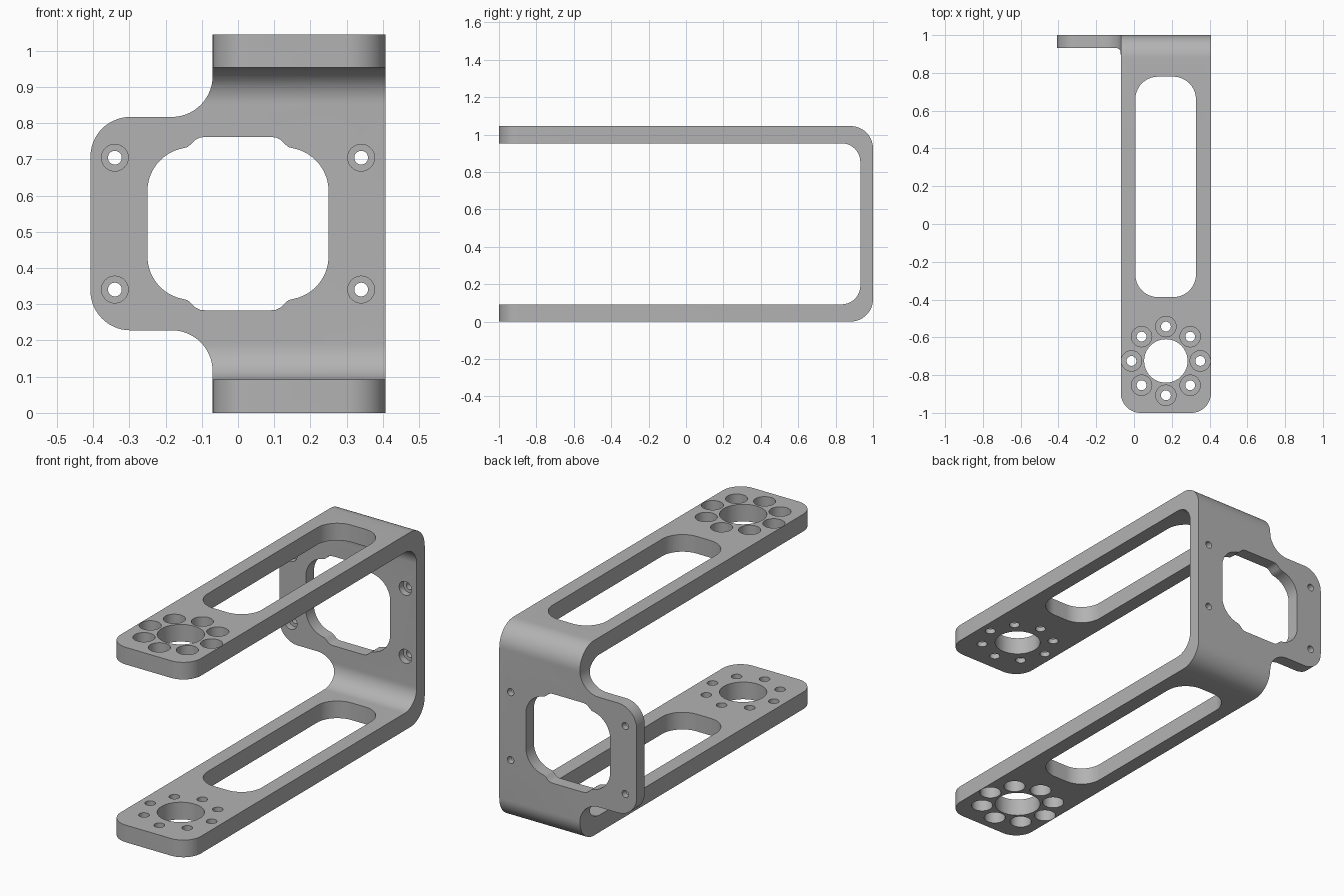
import bpy
import bmesh
from math import cos, sin, pi, radians

cube = bpy.data.objects.get("Cube")
if cube:
    bpy.data.objects.remove(cube, do_unlink=True)

HALF = 0.4075          # half of overall width
ARM_L = -0.07          # inner edge of the arms
ARM_C = (HALF + ARM_L) / 2
H = 1.045              # overall height
MID = H / 2
ARM_T = 0.092          # arm thickness
BACK = 0.932           # inner face of the back plate


def arc(cx, cy, r, a0, a1, n=14):
    """Points on an arc, angles in degrees."""
    steps = [radians(a0 + (a1 - a0) * i / n) for i in range(n + 1)]
    return [(cx + r * cos(a), cy + r * sin(a)) for a in steps]


def circle(cx, cy, r, n=40):
    return arc(cx, cy, r, 0, 360, n)[:-1]


def rounded_rect(x0, x1, y0, y1, r):
    return (arc(x1 - r, y1 - r, r, 0, 90) + arc(x0 + r, y1 - r, r, 90, 180)
            + arc(x0 + r, y0 + r, r, 180, 270) + arc(x1 - r, y0 + r, r, 270, 360))


def prisms(name, axis, parts):
    """One object from (outline, low, high) prisms along an axis."""
    place = {"x": lambda a, b, t: (t, a, b),
             "y": lambda a, b, t: (a, t, b),
             "z": lambda a, b, t: (a, b, t)}[axis]
    bm = bmesh.new()
    for pts, lo, hi in parts:
        low = [bm.verts.new(place(a, b, lo)) for a, b in pts]
        high = [bm.verts.new(place(a, b, hi)) for a, b in pts]
        bm.faces.new(low)
        bm.faces.new(high[::-1])
        for i in range(len(pts)):
            j = (i + 1) % len(pts)
            bm.faces.new((low[j], low[i], high[i], high[j]))
    bmesh.ops.recalc_face_normals(bm, faces=bm.faces)
    mesh = bpy.data.meshes.new(name)
    bm.to_mesh(mesh)
    bm.free()
    obj = bpy.data.objects.new(name, mesh)
    bpy.context.collection.objects.link(obj)
    return obj


def combine(target, tool, operation):
    """Apply a boolean and discard the tool."""
    tool.hide_render = True
    mod = target.modifiers.new(tool.name, "BOOLEAN")
    mod.operation, mod.solver, mod.object = operation, "EXACT", tool
    bpy.context.view_layer.objects.active = target
    bpy.ops.object.modifier_apply(modifier=mod.name)
    bpy.data.objects.remove(tool, do_unlink=True)


# U-shaped side profile
ro, ri = 0.12, 0.1
outer = arc(1 - ro, ro, ro, -90, 0) + arc(1 - ro, H - ro, ro, 0, 90)
inner = (arc(BACK - ri, H - ARM_T - ri, ri, 90, 0)
         + arc(BACK - ri, ARM_T + ri, ri, 0, -90))
side = [(-1, 0)] + outer + [(-1, H), (-1, H - ARM_T)] + inner + [(-1, ARM_T)]
bracket = prisms("bracket", "x", [(side, -HALF, HALF)])

# Front outline: arm width plus the rounded side tab
rf, rt, tab = 0.113, 0.11, 0.228
lower = (arc(ARM_L - rf, tab - rf, rf, 0, 90)
         + arc(rt - HALF, tab + rt, rt, 270, 180))
upper = [(x, H - z) for x, z in reversed(lower)]
front = ([(HALF + 0.1, -0.1), (ARM_L, -0.1)] + lower + upper
         + [(ARM_L, H + 0.1), (HALF + 0.1, H + 0.1)])
combine(bracket, prisms("front_outline", "y", [(front, -1.2, 1.2)]), "INTERSECT")

# Plan outline: rounded arm tips
rc = 0.105
plan = (arc(ARM_L + rc, rc - 1, rc, 180, 270) + arc(HALF - rc, rc - 1, rc, 270, 360)
        + [(HALF, 0.5), (0.6, 0.5), (0.6, 1.2), (-0.6, 1.2), (-0.6, 0.5), (ARM_L, 0.5)])
combine(bracket, prisms("plan_outline", "z", [(plan, -0.2, H + 0.2)]), "INTERSECT")

# Arm slots, centre holes and ring of screw holes
hub_y, ring = -0.725, 0.182
spots = [(ARM_C + ring * cos(k * pi / 4), hub_y + ring * sin(k * pi / 4))
         for k in range(8)]
holes = [rounded_rect(0.007, 0.328, -0.387, 0.78, 0.12), circle(ARM_C, hub_y, 0.115, 56)]
holes += [circle(x, y, 0.026) for x, y in spots]
combine(bracket, prisms("arm_holes", "z", [(h, -0.1, H + 0.1) for h in holes]),
        "DIFFERENCE")

# Counterbores on the outer face of each arm
depth = 0.065
bores = []
for x, y in spots:
    bores.append((circle(x, y, 0.054), -0.1, depth))
    bores.append((circle(x, y, 0.054), H - depth, H + 0.1))
combine(bracket, prisms("arm_counterbores", "z", bores), "DIFFERENCE")

# Stepped window in the back plate
quarter = arc(0.13, 0.09, 0.12, 0, 78) + [
    (0.14, 0.211), (0.13, 0.219), (0.117, 0.232), (0.104, 0.238), (0.088, 0.2395)]
half = quarter + [(-x, z) for x, z in reversed(quarter)]
window = [(x, MID + z) for x, z in half] + [(-x, MID - z) for x, z in half]
mounts = [(sx * 0.34, MID + sz * 0.182) for sx in (-1, 1) for sz in (-1, 1)]
cuts = [window] + [circle(x, z, 0.019, 32) for x, z in mounts]
combine(bracket, prisms("plate_holes", "y", [(c, 0.85, 1.1) for c in cuts]),
        "DIFFERENCE")

# Counterbores on the inner face of the back plate
bores = [(circle(x, z, 0.037), 0.88, BACK + 0.035) for x, z in mounts]
combine(bracket, prisms("plate_counterbores", "y", bores), "DIFFERENCE")

# Material and shading
grey = bpy.data.materials.new("satin_grey")
grey.use_nodes = True
colour = (0.45, 0.45, 0.45, 1)
grey.diffuse_color = colour
grey.node_tree.nodes["Principled BSDF"].inputs["Base Color"].default_value = colour
bracket.data.materials.clear()
bracket.data.materials.append(grey)

bpy.ops.object.select_all(action="DESELECT")
bracket.select_set(True)
bpy.context.view_layer.objects.active = bracket
bpy.ops.object.shade_smooth_by_angle(angle=radians(30))
